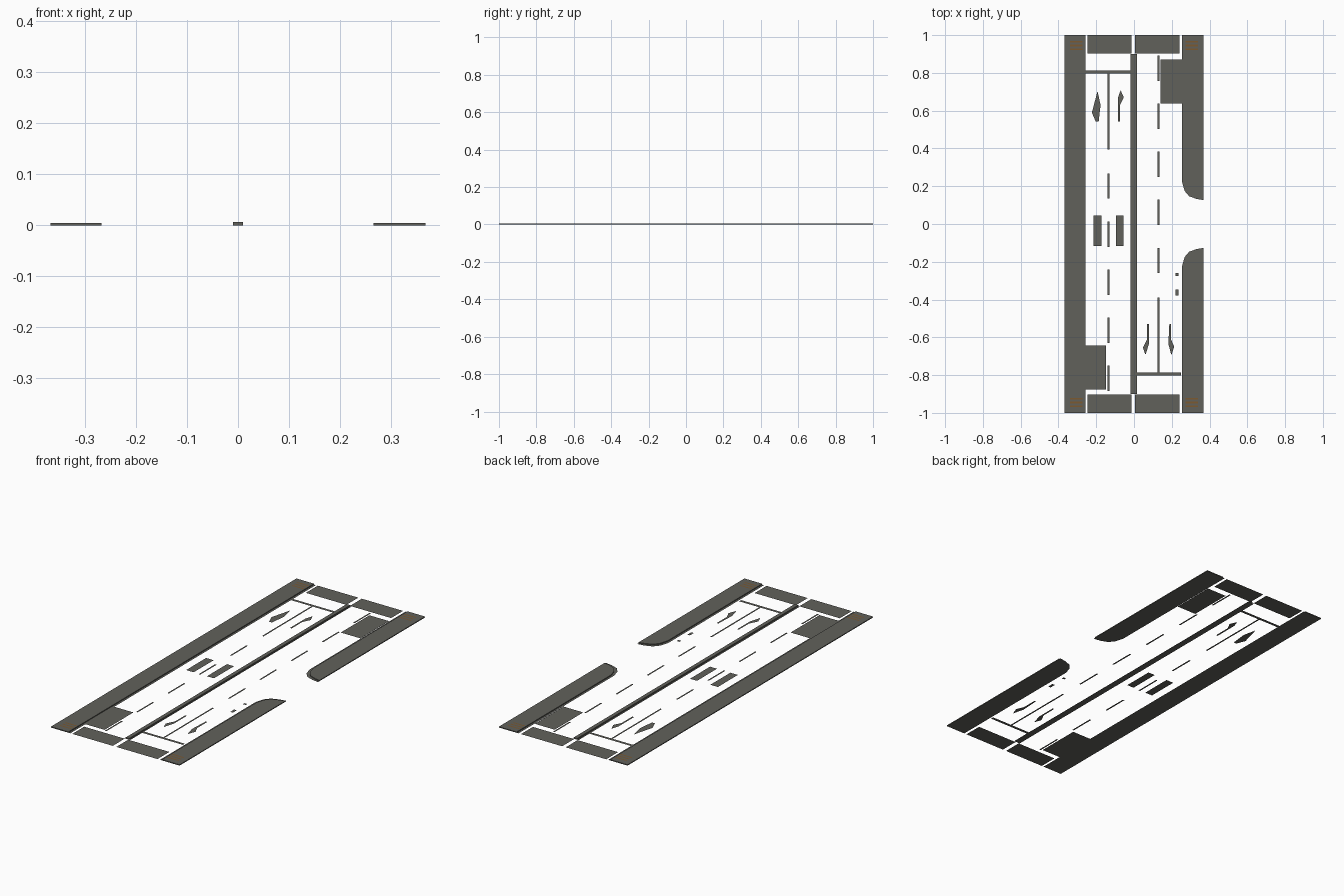
import bpy, bmesh

if "Cube" in bpy.data.objects:
    bpy.data.objects.remove(bpy.data.objects["Cube"])


def material(name, rgb):
    m = bpy.data.materials.new(name)
    m.diffuse_color = (*rgb, 1)
    m.use_nodes = True
    m.node_tree.nodes["Principled BSDF"].inputs["Base Color"].default_value = m.diffuse_color
    return m


GREY = material("warm_dark_grey", (0.12, 0.12, 0.105))
BROWN = material("ochre_brown", (0.2, 0.1, 0.03))


def plate(bm, pts, z0=0.0, height=0.0):
    """Flat upward polygon; with a height, a slab with walls and an open base."""
    top = [bm.verts.new((x, y, z0 + height)) for x, y in pts]
    f = bm.faces.new(top)
    f.normal_update()
    if f.normal.z < 0:
        f.normal_flip()
        top.reverse()
    if height:
        low = [bm.verts.new((v.co.x, v.co.y, z0)) for v in top]
        n = len(top)
        for i in range(n):
            j = (i + 1) % n
            bm.faces.new((low[i], low[j], top[j], top[i]))


def rect(x0, x1, y0, y1):
    return [(x0, y0), (x1, y0), (x1, y1), (x0, y1)]


def build(name, shapes, mat=GREY, z0=0.0, height=0.0):
    bm = bmesh.new()
    for s in shapes:
        plate(bm, s, z0, height)
    me = bpy.data.meshes.new(name)
    bm.to_mesh(me)
    bm.free()
    me.materials.append(mat)
    ob = bpy.data.objects.new(name, me)
    bpy.context.collection.objects.link(ob)
    return ob


# Pavements: flat gutter strip with a raised slab set in from the road edge
KERB = 0.0045


def corner_pavement(d, s):
    """Right-hand pavement with a rounded entrance corner, set in by d."""
    curve = [(0.255, 0.22), (0.268, 0.175), (0.292, 0.147), (0.33, 0.133), (0.367, 0.127)]
    pts = [(min(x + d, 0.367), y + d) for x, y in curve]
    pts += [(0.367, 1.0), (0.255 + d, 1.0)]
    return [(x, y * s) for x, y in pts]


for layer, d, h in (("gutter", 0, 0), ("pavement", 0.011, KERB)):
    build("left_" + layer, [rect(-0.367, -0.256 - d, -1, 1)], height=h)
    build("right_" + layer, [corner_pavement(d, s) for s in (1, -1)], height=h)

# Tactile strips at the four corners
build("corner_tactile_strips",
      [rect(sx * 0.305 - 0.033, sx * 0.305 + 0.033, y - 0.004, y + 0.004)
       for sx in (-1, 1) for sy in (-1, 1)
       for y in (sy * 0.925, sy * 0.945, sy * 0.965)],
      BROWN, z0=KERB + 0.0005)

# Central divider
build("median_base", [rect(-0.018, 0.016, -0.9, 0.9)])
build("median_kerb", [rect(-0.01, 0.01, -0.9, 0.9)], height=0.0065)

# Crossings at both ends
build("crossings", [rect(a, b, min(s * 0.903, s), max(s * 0.903, s))
                    for s in (-1, 1) for a, b in ((-0.245, -0.014), (0.006, 0.241))])

# Stop lines
build("stop_lines", [rect(-0.256, -0.016, 0.797, 0.813), rect(0.01, 0.248, -0.803, -0.787)])

# Lane lines: one solid stretch and five dashes on each side
lanes = [rect(-0.14, -0.131, 0.395, 0.797), rect(0.125, 0.134, -0.787, -0.388)]
for i in range(5):
    y = 0.268 - 0.2545 * i
    lanes.append(rect(-0.14, -0.131, y - 0.134, y))
    y = 0.892 - 0.2545 * i
    lanes.append(rect(0.125, 0.134, y - 0.134, y))
build("lane_lines", lanes)

# Road patches and small covers
build("road_patches", [rect(0.14, 0.253, 0.637, 0.87), rect(-0.256, -0.147, -0.877, -0.642),
                       rect(-0.214, -0.171, -0.117, 0.046), rect(-0.095, -0.055, -0.117, 0.046)])
build("small_covers", [rect(0.22, 0.235, -0.274, -0.26), rect(0.22, 0.235, -0.378, -0.346)])

# Direction arrows
build("direction_arrows", [
    [(-0.193, 0.703), (-0.177, 0.63), (-0.187, 0.543), (-0.203, 0.543), (-0.223, 0.59)],
    [(-0.071, 0.708), (-0.054, 0.67), (-0.074, 0.63), (-0.074, 0.543), (-0.084, 0.543), (-0.084, 0.67)],
    [(0.07, -0.53), (0.079, -0.53), (0.079, -0.635), (0.061, -0.693), (0.047, -0.655), (0.069, -0.612)],
    [(0.187, -0.53), (0.196, -0.53), (0.196, -0.612), (0.213, -0.65), (0.198, -0.695), (0.182, -0.635)],
])
